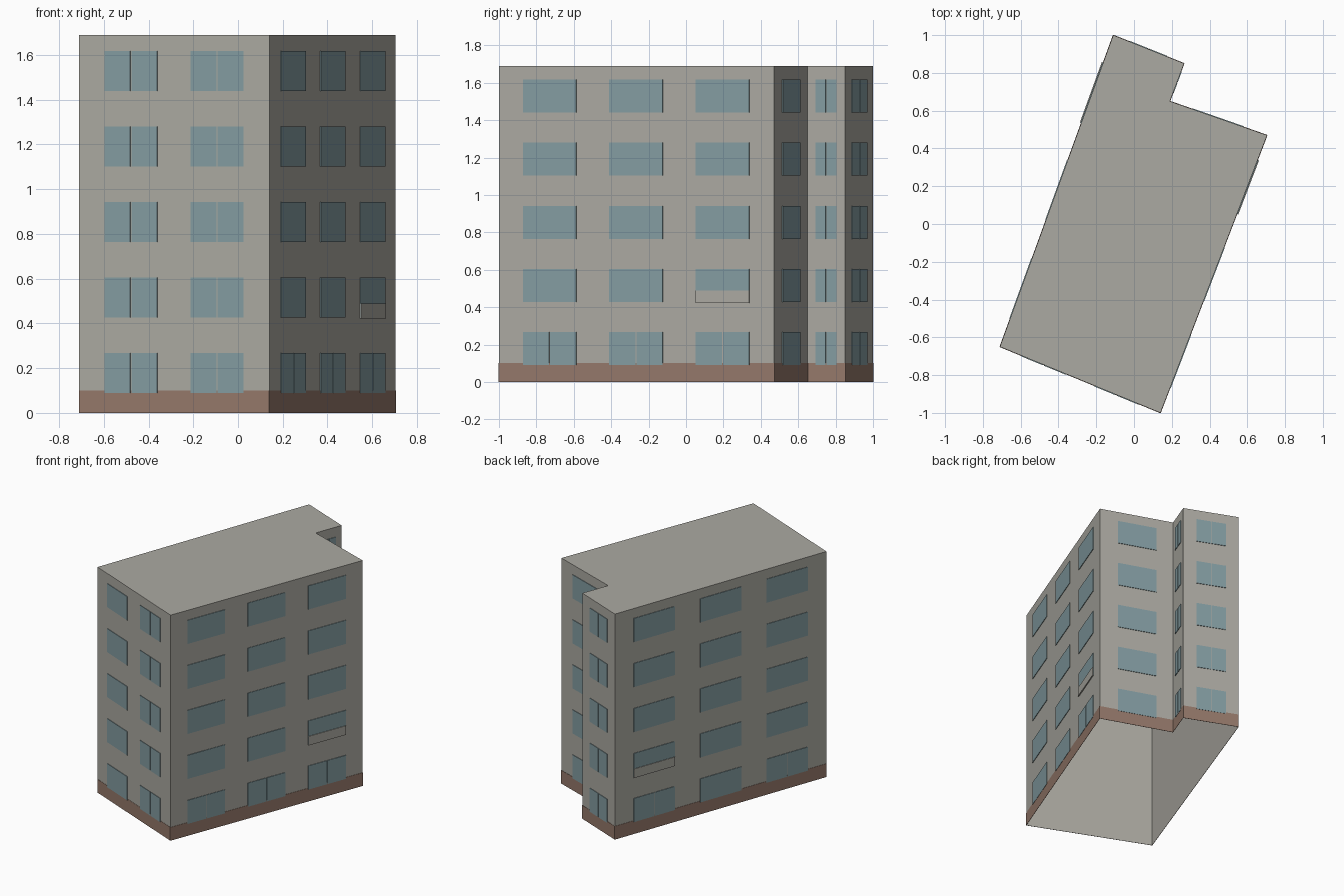
import bpy
from mathutils import Vector

cube = bpy.data.objects.get("Cube")
if cube:
    bpy.data.objects.remove(cube, do_unlink=True)


def material(name, rgb):
    m = bpy.data.materials.new(name)
    m.use_nodes = True
    m.diffuse_color = (*rgb, 1)
    m.node_tree.nodes["Principled BSDF"].inputs["Base Color"].default_value = (*rgb, 1)
    return m


GREY = material("warm grey wall", (0.41, 0.40, 0.36))
GLASS = material("blue grey glass", (0.23, 0.335, 0.36))
BROWN = material("brown plinth", (0.30, 0.19, 0.145))


def build(name, verts, faces, mat):
    mesh = bpy.data.meshes.new(name)
    mesh.from_pydata(verts, [], faces)
    mesh.materials.append(mat)
    obj = bpy.data.objects.new(name, mesh)
    bpy.context.collection.objects.link(obj)
    return obj


# Footprint corners, counter-clockwise from the front left
HEIGHT = 1.69
corners = [Vector(c) for c in ((-0.71, -0.65), (0.14, -1.0), (0.705, 0.47),
                               (0.19, 0.65), (0.265, 0.85), (-0.11, 1.0))]
N = len(corners)


def plate(verts, faces, wall, u0, u1, z0, z1, depth):
    """Add a thin open-backed plate lying on one wall; u runs 0..1 along it."""
    a, b = corners[wall], corners[(wall + 1) % N]
    along = b - a
    out = Vector((along.y, -along.x)).normalized() * depth
    k = len(verts)
    for shift in (Vector((0, 0)), out):
        for u, z in ((u0, z0), (u1, z0), (u1, z1), (u0, z1)):
            p = a + along * u + shift
            verts.append((p.x, p.y, z))
    faces.append([k + 4 + i for i in range(4)])
    for i in range(4):
        j = (i + 1) % 4
        faces.append((k + i, k + j, k + 4 + j, k + 4 + i))


# Walls and roof, open underneath
shell = [(c.x, c.y, z) for z in (0, HEIGHT) for c in corners]
sides = [(i, (i + 1) % N, N + (i + 1) % N, N + i) for i in range(N)]
build("walls_and_roof", shell, sides + [tuple(range(N, 2 * N))], GREY)

# Plinth band around the foot
verts, faces = [], []
for w in range(N):
    plate(verts, faces, w, 0, 1, 0, 0.1, 0.002)
build("plinth", verts, faces, BROWN)

# Window columns on each wall, as spans along the wall
long_wall = [(0.088, 0.282), (0.402, 0.596), (0.716, 0.911)]
columns = [[(0.135, 0.412), (0.588, 0.865)], long_wall, [(0.245, 0.77)],
           [(0.225, 0.775)], [(0.24, 0.77)], long_wall]
floors = [0.09 + 0.3375 * i for i in range(5)]
WINDOW_H = 0.177


def is_split(wall, col, floor):
    if wall in (0, 3, 4):
        return True
    return floor == 0 and (wall == 1 or (wall == 5 and col != 1))


for w, spans in enumerate(columns):
    verts, faces = [], []
    gap = 0.003 / (corners[(w + 1) % N] - corners[w]).length
    for c, (u0, u1) in enumerate(spans):
        for f, z in enumerate(floors):
            mid = (u0 + u1) / 2
            panes = [(u0, mid - gap), (mid + gap, u1)] if is_split(w, c, f) else [(u0, u1)]
            for p0, p1 in panes:
                plate(verts, faces, w, p0, p1, z, z + WINDOW_H, 0.004)
    build("windows_wall_%d" % (w + 1), verts, faces, GLASS)

# Apron panels in front of one first-floor window on each long wall
for name, wall, (u0, u1) in (("right_apron_panel", 1, long_wall[2]),
                             ("left_apron_panel", 5, long_wall[0])):
    verts, faces = [], []
    plate(verts, faces, wall, u0, u1, 0.422, 0.49, 0.008)
    build(name, verts, faces, GREY)
